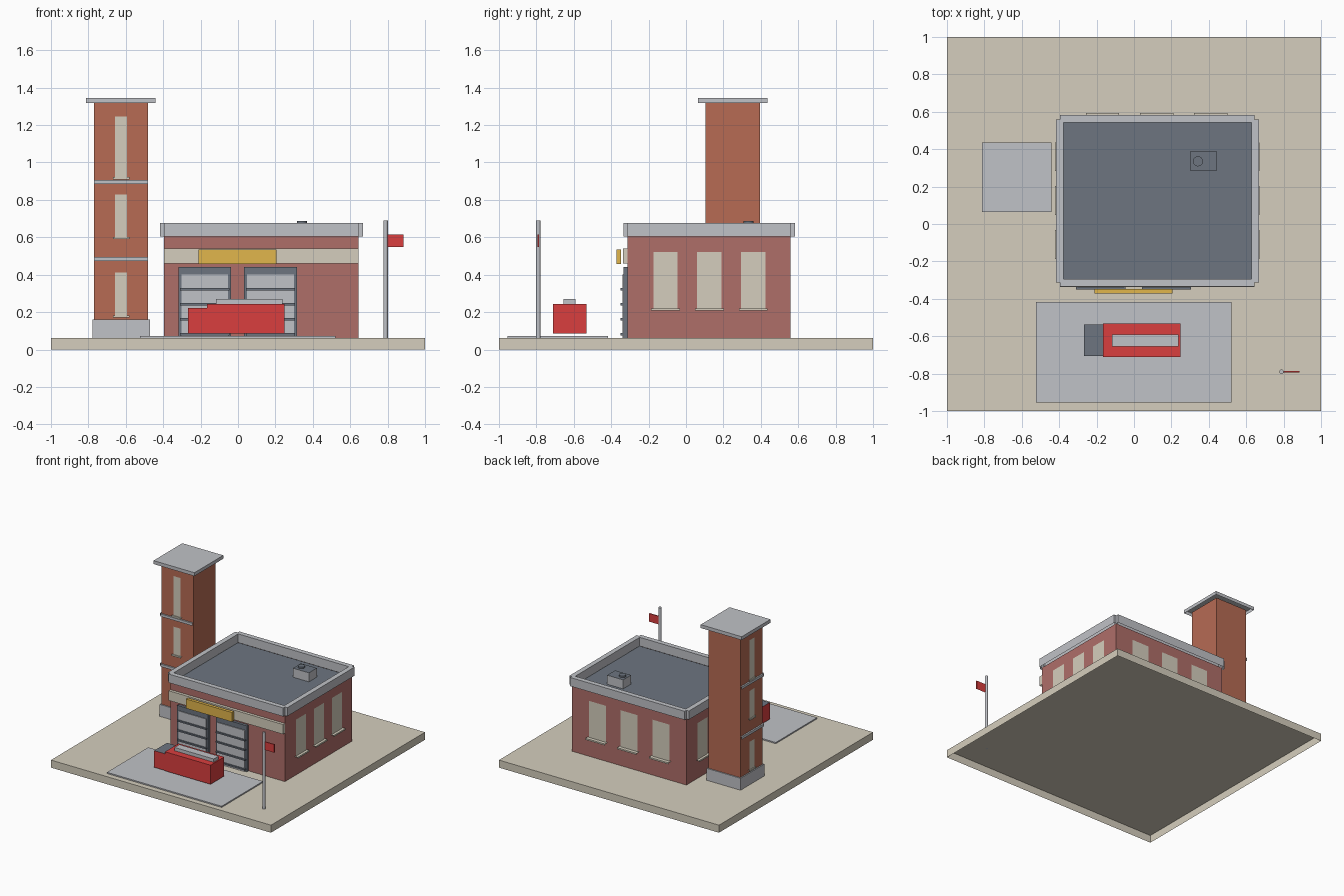
import bpy, bmesh
from mathutils import Matrix

cube = bpy.data.objects.get("Cube")
if cube:
    bpy.data.objects.remove(cube, do_unlink=True)


def make_material(name, r, g, b):
    rgba = [((c / 255 + 0.055) / 1.055) ** 2.4 for c in (r, g, b)] + [1]
    m = bpy.data.materials.new(name)
    m.use_nodes = True
    m.diffuse_color = rgba
    m.node_tree.nodes["Principled BSDF"].inputs["Base Color"].default_value = rgba
    return m


stone = make_material("pale stone", 213, 206, 189)
brick = make_material("dull red brick", 175, 110, 105)
terracotta = make_material("terracotta brick", 183, 107, 84)
light = make_material("light grey", 192, 194, 199)
dark = make_material("slate grey", 109, 117, 128)
red = make_material("bright red", 218, 62, 62)
gold = make_material("gold", 225, 182, 76)


def add_object(name, bm, mat):
    me = bpy.data.meshes.new(name)
    bm.to_mesh(me)
    bm.free()
    me.materials.append(mat)
    ob = bpy.data.objects.new(name, me)
    bpy.context.collection.objects.link(ob)
    return ob


def box(name, mat, x, y, z, drop="-z", top=None):
    """Box from (min, max) pairs; sides listed in drop stay open, top is an optional second colour."""
    bm = bmesh.new()
    bmesh.ops.create_cube(bm, size=1)
    bm.normal_update()
    opened = []
    for f in bm.faces:
        i = max(range(3), key=lambda k: abs(f.normal[k]))
        if ("+" if f.normal[i] > 0 else "-") + "xyz"[i] in drop.split():
            opened.append(f)
        elif top and f.normal.z > 0.5:
            f.material_index = 1
    bmesh.ops.delete(bm, geom=opened, context="FACES")
    for v in bm.verts:
        for i, (lo, hi) in enumerate((x, y, z)):
            v.co[i] = hi if v.co[i] > 0 else lo
    ob = add_object(name, bm, mat)
    if top:
        ob.data.materials.append(top)


def cylinder(name, mat, cx, cy, r, z0, z1, sides=16):
    bm = bmesh.new()
    bmesh.ops.create_cone(bm, cap_ends=True, segments=sides, radius1=r, radius2=r, depth=z1 - z0,
                          matrix=Matrix.Translation((cx, cy, (z0 + z1) / 2)))
    ob = add_object(name, bm, mat)
    for p in ob.data.polygons:
        p.use_smooth = abs(p.normal.z) < 0.5
    for e in ob.data.edges:
        a, b = (ob.data.vertices[i].co for i in e.vertices)
        e.use_edge_sharp = abs(a.z - b.z) < 1e-5


def strip(name, mat, axis, wall, out, across, z, depth, flat=False):
    """Open-ended ledge on a wall facing along axis; flat leaves only its outer face."""
    through = sorted((wall, wall + out * depth))
    other = "y" if axis == "x" else "x"
    drop = f"-z +{other} -{other} {'-' if out > 0 else '+'}{axis}" + (" +z" if flat else "")
    pair = (through, across) if axis == "x" else (across, through)
    box(name, mat, *pair, z, drop)


def window(name, axis, wall, out, centre, half, z0, z1, depth=0.026):
    """Flat pane with a projecting sill below it."""
    strip(name + "_pane", stone, axis, wall, out, (centre - half, centre + half), (z0, z1), 0.005, True)
    half += 0.012
    strip(name + "_sill", stone, axis, wall, out, (centre - half, centre + half), (z0 - 0.012, z0), depth)


# Ground and forecourt
G = 0.062
box("ground_slab", stone, (-1, 1), (-1, 1), (0, G))
box("forecourt", light, (-0.523, 0.52), (-0.955, -0.418), (G, 0.072))

# Main hall
X0, X1, Y0, Y1 = -0.396, 0.645, -0.312, 0.56
box("hall_walls", brick, (X0, X1), (Y0, Y1), (G, 0.605), "-z +z")
box("roof_deck", dark, (X0 + 0.01, X1 - 0.01), (Y0 + 0.01, Y1 - 0.01), (0.59, 0.6))
P = (0.605, 0.676)
for name, wall, s in (("front", Y0, -1), ("back", Y1, 1)):
    box("parapet_" + name, light, (X0, X1), sorted((wall + s * 0.022, wall - s * 0.018)), P)
for name, wall, s in (("right", X0, -1), ("left", X1, 1)):
    box("parapet_" + name, light, sorted((wall + s * 0.022, wall - s * 0.018)), (Y0, Y1), P)

# Roof vent
box("vent_box", light, (0.3, 0.445), (0.285, 0.388), (0.6, 0.674), top=dark)
cylinder("vent_fan", dark, 0.342, 0.335, 0.027, 0.672, 0.687)

# Facade band and sign
box("facade_band", stone, (X0, X1), (-0.336, Y0), (0.46, 0.54))
box("sign_board", gold, (-0.21, 0.205), (-0.372, -0.347), (0.458, 0.535))

# Garage doors
for side, cx in (("right", -0.178), ("left", 0.174)):
    box(f"door_frame_{side}", dark, (cx - 0.141, cx + 0.141), (-0.334, Y0), (G, 0.44))
    box(f"door_panel_{side}", light, (cx - 0.125, cx + 0.125), (-0.34, -0.33), (G, 0.4))
    for i in range(4):
        z = 0.082 + i * 0.08
        box(f"door_rib_{side}_{i}", dark, (cx - 0.132, cx + 0.132), (-0.35, -0.336), (z - 0.006, z + 0.006))

# Hall windows on both sides and the back
for i in range(3):
    cy = -0.11 + i * 0.235
    window(f"right_window_{i}", "x", X0, -1, cy, 0.065, 0.22, 0.52)
    window(f"left_window_{i}", "x", X1, 1, cy, 0.065, 0.22, 0.52)
    window(f"back_window_{i}", "y", Y1, 1, -0.168 + i * 0.289, 0.077, 0.22, 0.52, 0.034)

# Tower with bands and slit windows on two faces
TX, TY = (-0.77, -0.48), (0.105, 0.395)
box("tower_shaft", terracotta, TX, TY, (G, 1.32))
box("tower_base", light, (TX[0] - 0.009, TX[1] + 0.009), (TY[0] - 0.009, TY[1] + 0.009), (G, 0.16))
box("tower_cap", light, (TX[0] - 0.042, TX[1] + 0.04), (TY[0] - 0.042, TY[1] + 0.042), (1.317, 1.345))
for i, z in enumerate((0.474, 0.886)):
    strip(f"tower_front_band_{i}", light, "y", TY[0], -1, TX, (z, z + 0.021), 0.012)
    strip(f"tower_side_band_{i}", light, "x", TX[0], -1, TY, (z, z + 0.021), 0.012)
for i, (z0, z1) in enumerate(((0.182, 0.412), (0.602, 0.83), (0.922, 1.246))):
    window(f"tower_front_window_{i}", "y", TY[0], -1, sum(TX) / 2, 0.032, z0, z1, 0.012)
    window(f"tower_side_window_{i}", "x", TX[0], -1, sum(TY) / 2, 0.032, z0, z1, 0.012)

# Truck: body, cab with dark top, roof ladder
box("truck_body", red, (-0.166, 0.248), (-0.711, -0.533), (0.086, 0.243))
box("truck_cab", red, (-0.268, -0.16), (-0.706, -0.538), (0.086, 0.223), top=dark)
box("truck_ladder", light, (-0.118, 0.238), (-0.655, -0.592), (0.243, 0.27))

# Flagpole
cylinder("flag_pole", light, 0.789, -0.79, 0.012, G, 0.69, 12)
box("flag", red, (0.795, 0.885), (-0.794, -0.786), (0.548, 0.615))
